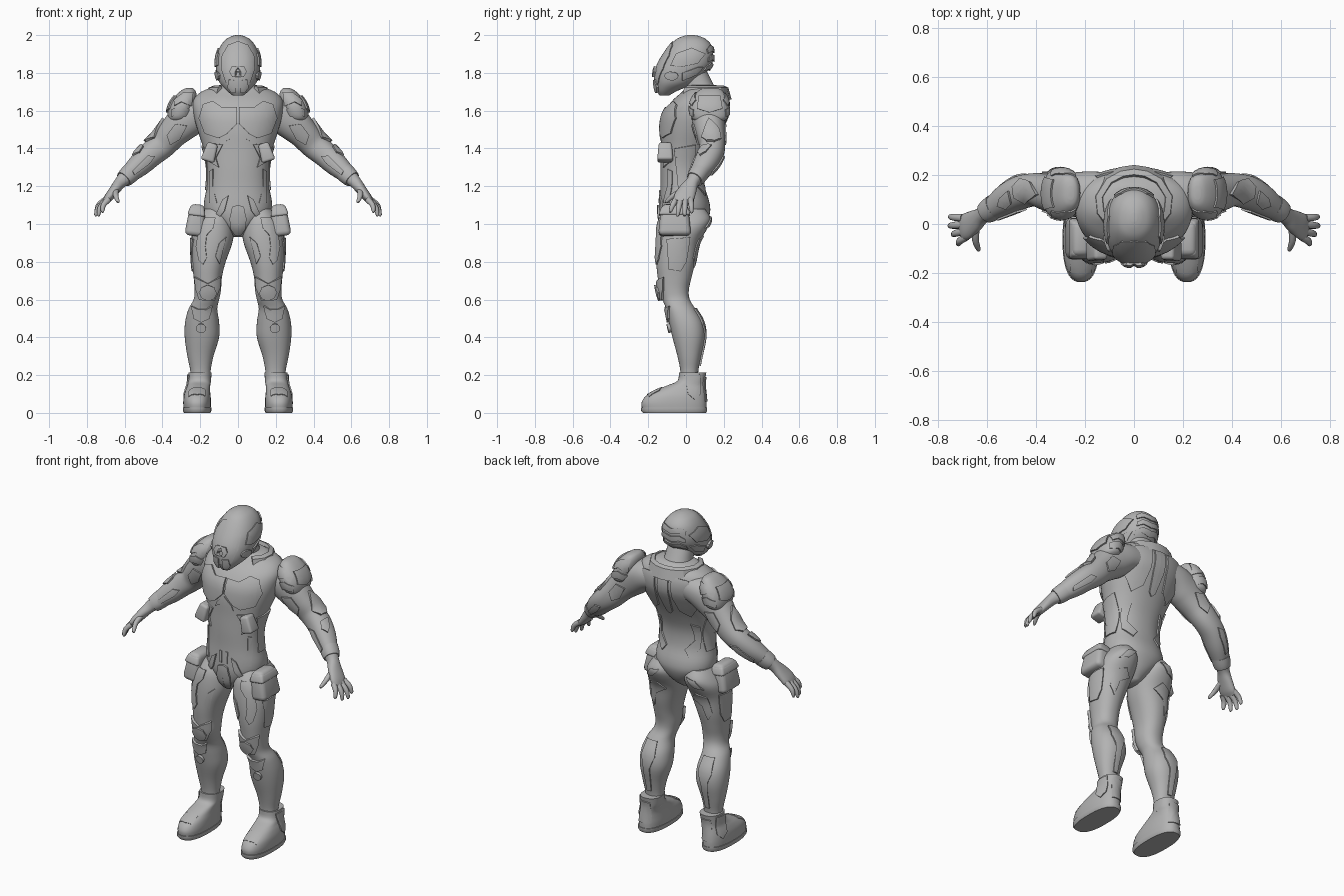
import bpy, bmesh, math
from mathutils import Vector
from mathutils.bvhtree import BVHTree

GREY = bpy.data.materials.new("armour_grey")
GREY.diffuse_color = (0.45, 0.45, 0.45, 1)
trees = {}


def finish(bm, name, mirror, angle=35):
    bmesh.ops.recalc_face_normals(bm, faces=bm.faces)
    me = bpy.data.meshes.new(name)
    bm.to_mesh(me)
    trees[name] = BVHTree.FromBMesh(bm)
    bm.free()
    me.materials.append(GREY)
    ob = bpy.data.objects.new(name, me)
    bpy.context.collection.objects.link(ob)
    bpy.ops.object.select_all(action='DESELECT')
    ob.select_set(True)
    bpy.context.view_layer.objects.active = ob
    bpy.ops.object.shade_smooth_by_angle(angle=math.radians(angle))
    if mirror:
        ob.modifiers.new("mirror", 'MIRROR')
    return ob


def smooth_rows(rows, steps):
    """Catmull-Rom interpolation of section rows."""
    out = []
    for i in range(len(rows) - 1):
        p0, p1 = rows[max(i - 1, 0)], rows[i]
        p2, p3 = rows[i + 1], rows[min(i + 2, len(rows) - 1)]
        for s in range(steps):
            t = s / steps
            out.append([0.5 * (2 * b + (c - a) * t + (2 * a - 5 * b + 4 * c - d) * t * t
                               + (3 * b - a - 3 * c + d) * t ** 3)
                        for a, b, c, d in zip(p0, p1, p2, p3)])
    return out + [list(rows[-1])]


def loft(name, rows, mirror=True, n=40, power=2.2, along=False, steps=4):
    """Rows are x, y, z, half width, half depth. 'along' turns rings to the path."""
    rows = smooth_rows(rows, steps)
    bm = bmesh.new()
    rings = []
    for i, (x, y, z, a, b) in enumerate(rows):
        u, v = Vector((1, 0, 0)), Vector((0, 1, 0))
        if along:
            t = Vector(rows[min(i + 1, len(rows) - 1)][:3]) - Vector(rows[max(i - 1, 0)][:3])
            t.normalize()
            u = (Vector((0, 1, 0)) - t * t.y).normalized()
            v = t.cross(u)
        ring = []
        for k in range(n):
            c, s = math.cos(2 * math.pi * k / n), math.sin(2 * math.pi * k / n)
            c = math.copysign(abs(c) ** (2 / power), c)
            s = math.copysign(abs(s) ** (2 / power), s)
            ring.append(bm.verts.new(Vector((x, y, z)) + u * max(a, .002) * c + v * max(b, .002) * s))
        rings.append(ring)
    for r, q in zip(rings, rings[1:]):
        for k in range(n):
            bm.faces.new((r[k], r[(k + 1) % n], q[(k + 1) % n], q[k]))
    bm.faces.new(rings[0])
    bm.faces.new(rings[-1])
    return finish(bm, name, mirror, 50)


def spans(rows):
    """z, x0, x1, y0, y1 to centre and half sizes."""
    return [((a + b) / 2, (c + d) / 2, z, (b - a) / 2, (d - c) / 2) for z, a, b, c, d in rows]


VIEWS = {'front': (1, -1), 'back': (1, 1), 'side': (0, 1), 'top': (2, 1)}


def plate(name, target, view, outline, thick=0.009, mirror=True):
    """Raised armour plate: an outline projected on a part, then thickened."""
    axis, sign = VIEWS[view]
    i, j = [k for k in range(3) if k != axis]
    out = Vector((0, 0, 0))
    out[axis] = sign
    bm = bmesh.new()
    vs = []
    for p, q in outline:
        co = Vector((0, 0, 0))
        co[i], co[j] = p, q
        vs.append(bm.verts.new(co))
    bmesh.ops.triangulate(bm, faces=[bm.faces.new(vs)])
    for k, lo, hi in ((i, min(p for p, q in outline), max(p for p, q in outline)),
                      (j, min(q for p, q in outline), max(q for p, q in outline))):
        no = Vector((0, 0, 0))
        no[k] = 1
        cuts = max(2, int((hi - lo) / .012))
        for c in range(1, cuts):
            bmesh.ops.bisect_plane(bm, geom=bm.verts[:] + bm.edges[:] + bm.faces[:], dist=1e-5,
                                   plane_co=no * (lo + (hi - lo) * c / cuts), plane_no=no)
    tree = trees[target]
    move = {}
    for v in bm.verts:
        start = v.co.copy()
        start[axis] = 3 * sign
        hit, normal = tree.ray_cast(start, -out)[:2]
        if hit is None:
            start[axis] = 0.05
            hit, normal = tree.find_nearest(start)[:2]
        v.co = hit
        move[tuple(round(c, 6) for c in v.co)] = normal.copy()
    bm.normal_update()
    if sum((f.normal.dot(out) for f in bm.faces)) < 0:
        bmesh.ops.reverse_faces(bm, faces=bm.faces[:])
    res = bmesh.ops.extrude_face_region(bm, geom=bm.faces[:])
    for v in [g for g in res['geom'] if isinstance(g, bmesh.types.BMVert)]:
        v.co += move[tuple(round(c, 6) for c in v.co)] * thick
    return finish(bm, name, mirror)


def disc(cx, cy, rx, ry, n=12):
    return [(cx + rx * math.cos(2 * math.pi * k / n), cy + ry * math.sin(2 * math.pi * k / n)) for k in range(n)]


def pouch(name, loc, size, tilt=0, bevel=0.02):
    bm = bmesh.new()
    bmesh.ops.create_cube(bm, size=1)
    for v in bm.verts:
        if v.co.z > 0:
            v.co.x *= .75
            v.co.y *= .8
        v.co = Vector([c * s for c, s in zip(v.co, size)])
        x, z = v.co.x, v.co.z
        v.co.x, v.co.z = x * math.cos(tilt) + z * math.sin(tilt), z * math.cos(tilt) - x * math.sin(tilt)
        v.co += Vector(loc)
    bmesh.ops.bevel(bm, geom=bm.edges[:], offset=bevel, segments=3, affect='EDGES', profile=.5)
    return finish(bm, name, True, 40)


# Torso, neck, helmet
loft("torso", spans([(z, -w, w, a, b) for z, w, a, b in [
    (.93, .025, -.08, .03), (.98, .08, -.125, .09), (1.05, .165, -.14, .125), (1.11, .18, -.14, .125),
    (1.2, .165, -.135, .1), (1.3, .163, -.135, .1), (1.4, .183, -.133, .135), (1.5, .215, -.133, .185),
    (1.58, .235, -.12, .22), (1.65, .238, -.075, .222), (1.7, .195, -.02, .2), (1.735, .1, .01, .16)]]),
    mirror=False, n=56)
loft("neck", [(0, .09, 1.66, .1, .1), (0, .07, 1.73, .08, .08), (0, .03, 1.82, .075, .075)], mirror=False)
loft("helmet", spans([(z, -w, w, a, b) for z, w, a, b in [
    (1.68, .028, -.14, -.09), (1.705, .058, -.155, -.045), (1.74, .092, -.162, .035), (1.775, .108, -.164, .08),
    (1.81, .115, -.16, .115), (1.845, .117, -.148, .138), (1.89, .113, -.123, .144), (1.94, .094, -.088, .138),
    (1.975, .067, -.055, .11), (1.993, .036, -.02, .075), (2.0, .012, .01, .045)]]), mirror=False, n=48)
# Legs, boots and soles
loft("leg", spans([
    (1.08, .05, .18, -.1, .1), (1.03, .03, .215, -.135, .13), (.98, .02, .24, -.15, .115),
    (.9, .03, .246, -.158, .07), (.8, .065, .243, -.158, .05), (.72, .085, .235, -.15, .03),
    (.65, .09, .23, -.14, .015), (.6, .1, .235, -.125, .02), (.55, .11, .262, -.105, .05),
    (.48, .1, .28, -.09, .09), (.4, .1, .282, -.072, .1), (.3, .13, .268, -.045, .08),
    (.22, .145, .252, -.03, .065), (.15, .145, .252, -.03, .065)]))
loft("boot", spans([
    (.02, .145, .288, -.232, .108), (.055, .143, .29, -.235, .108), (.09, .145, .287, -.212, .105),
    (.12, .148, .278, -.16, .102), (.145, .147, .268, -.1, .1), (.17, .143, .264, -.045, .1),
    (.215, .14, .262, -.038, .108)]), power=2.4)
loft("sole", spans([(0, .147, .286, -.228, .106), (.012, .141, .292, -.238, .112), (.028, .141, .292, -.238, .112)]),
     power=2.5, steps=1)
# Arms and hands
loft("arm", [(.1, .12, 1.615, .09, .075), (.18, .12, 1.6, .095, .088), (.25, .12, 1.565, .09, .098),
             (.3, .122, 1.525, .084, .092), (.35, .13, 1.475, .076, .08),
             (.4, .14, 1.42, .068, .073), (.46, .13, 1.37, .068, .068), (.52, .1, 1.315, .062, .062),
             (.58, .06, 1.26, .045, .046), (.62, .035, 1.222, .034, .033), (.65, .012, 1.185, .046, .028),
             (.685, -.01, 1.14, .054, .023), (.705, -.018, 1.115, .045, .014)], along=True)
for i, (base, tip) in enumerate([((.7, .025, 1.13), (.755, .03, 1.06)), ((.7, -.003, 1.125), (.757, -.008, 1.042)),
                                 ((.695, -.03, 1.125), (.742, -.045, 1.042)),
                                 ((.685, -.052, 1.13), (.72, -.085, 1.062)),
                                 ((.645, -.01, 1.18), (.635, -.11, 1.115))]):
    b, t = Vector(base), Vector(tip)
    m = b.lerp(t, .55) + Vector((.008, 0, .008))
    loft("thumb" if i == 4 else "finger_%d" % (i + 1),
         [(*b, .016, .016), (*m, .014, .014), (*b.lerp(t, .93), .009, .009), (*t, .003, .003)],
         along=True, n=12, steps=3)
loft("wrist_cuff", [(.565, .073, 1.274, .051, .052), (.59, .056, 1.25, .049, .049), (.605, .045, 1.236, .044, .044)],
     along=True, steps=2)
# Shoulder guards, sloping outward, and low angular collar
loft("shoulder_guard", spans([(1.545, .275, .362, .05, .2), (1.565, .255, .372, .03, .222),
                              (1.61, .235, .37, .02, .227), (1.655, .222, .35, .028, .222),
                              (1.69, .22, .32, .05, .205), (1.712, .23, .292, .075, .185),
                              (1.72, .245, .272, .1, .155)]), power=2.35)
bm = bmesh.new()
rows = []
for a in (-48, -20, 10, 45, 70, 90):
    a = math.radians(a)
    rows.append([bm.verts.new((r * math.cos(a), .09 + .85 * r * math.sin(a), z)) for r, z in
                 ((.178, 1.66), (.158, 1.722), (.132, 1.732), (.115, 1.69))])
for p, q in zip(rows, rows[1:]):
    for k in range(3):
        bm.faces.new((p[k], p[k + 1], q[k + 1], q[k]))
bm.faces.new(rows[0])
finish(bm, "collar", True, 20)
# Hip and chest pouches
pouch("hip_pouch", (.222, -.06, 1.02), (.105, .175, .168), -.12, .026)
pouch("hip_pouch_flap", (.218, -.06, 1.068), (.098, .172, .05), -.12, .014)
pouch("chest_pouch", (.148, -.11, 1.38), (.075, .085, .1), -.3, .014)

# Torso plates
F, B, S, T = 'front', 'back', 'side', 'top'
plate("chest_plate", "torso", F, [(.006, 1.615), (.08, 1.61), (.13, 1.645), (.18, 1.63), (.2, 1.56), (.17, 1.48),
                                  (.1, 1.455), (.06, 1.475), (.006, 1.53)], .011)
plate("sternum_plate", "torso", F, [(0, 1.515), (.05, 1.47), (.06, 1.44), (.02, 1.465), (0, 1.465)], .006)
plate("rib_plate", "torso", F, [(.08, 1.42), (.155, 1.43), (.148, 1.33), (.1, 1.3), (.115, 1.35)], .008)
plate("waist_plate", "torso", F, [(.13, 1.29), (.148, 1.28), (.15, 1.18), (.15, 1.11), (.11, 1.11), (.132, 1.19)], .006)
plate("belly_strip", "torso", F, [(.012, 1.18), (.026, 1.18), (.026, 1.11), (.012, 1.11)], .006)
plate("groin_guard", "torso", F, [(0, 1.1), (.03, 1.09), (.043, 1.03), (.035, .98), (.015, .95), (0, .945)], .012)
plate("hip_band", "torso", F, [(.05, 1.15), (.08, 1.13), (.11, 1.06), (.135, 1.03), (.1, 1.03), (.07, 1.07)], .009)
plate("spine_plate", "torso", B, [(0, 1.69), (.035, 1.69), (.035, 1.55), (.02, 1.44), (0, 1.42)])
plate("shoulder_blade_plate", "torso", B, [(.055, 1.68), (.15, 1.67), (.18, 1.6), (.175, 1.5), (.12, 1.42),
                                           (.11, 1.5), (.07, 1.46), (.055, 1.55)])
plate("lumbar_plate", "torso", B, [(.1, 1.36), (.14, 1.34), (.135, 1.2), (.09, 1.15), (.06, 1.19), (.11, 1.25)], .008)
plate("flank_plate", "torso", S, [(-.06, 1.4), (.05, 1.42), (.045, 1.3), (.03, 1.18), (-.04, 1.18), (-.03, 1.3)], .008)
# Leg plates
plate("thigh_plate", "leg", F, [(.12, 1.03), (.17, 1.03), (.205, .97), (.218, .88), (.205, .81), (.185, .785),
                                (.165, .82), (.172, .88), (.165, .94), (.13, .98)], .008)
plate("inner_thigh_plate", "leg", F, [(.065, .93), (.1, .9), (.12, .83), (.1, .79), (.09, .83)], .006)
plate("knee_guard", "leg", F, [(.1, .72), (.16, .685), (.222, .72), (.215, .66), (.2, .6), (.13, .6), (.105, .66)],
      .014)
plate("knee_cap", "leg", F, disc(.16, .64, .036, .04, 8), .024)
plate("shin_plate", "leg", F, [(.14, .57), (.17, .55), (.21, .55), (.24, .565), (.23, .5), (.195, .48), (.155, .5)], .012)
plate("shin_stud", "leg", F, disc(.195, .45, .024, .024), .016)
plate("outer_thigh_plate", "leg", S, [(-.1, .92), (.02, .93), (.0, .8), (-.03, .75), (-.09, .76), (-.08, .84)], .008)
plate("rear_thigh_plate", "leg", B, [(.09, .9), (.13, .94), (.19, .92), (.205, .82), (.18, .77), (.165, .85)], .007)
plate("seat_plate", "leg", B, [(.09, 1.04), (.15, 1.03), (.19, .98), (.14, .99)], .008)
plate("calf_plate", "leg", B, [(.16, .55), (.225, .55), (.235, .47), (.212, .4), (.21, .25), (.185, .25), (.175, .4),
                               (.15, .47)])
# Boot plates
plate("toe_cap", "boot", T, [(.175, -.195), (.215, -.205), (.26, -.195), (.258, -.14), (.215, -.125), (.175, -.14)], .004)
plate("ankle_plate", "boot", S, [(-.005, .2), (.075, .205), (.075, .1), (.045, .07), (.01, .1)], .007)
plate("heel_plate", "boot", B, [(.175, .19), (.235, .19), (.245, .06), (.175, .06)], .006)
# Arm and shoulder plates
for tag, view in (("front", F), ("rear", B)):
    plate("shoulder_cap_" + tag, "shoulder_guard", view,
          [(.24, 1.695), (.29, 1.69), (.335, 1.655), (.335, 1.625), (.3, 1.645), (.25, 1.625)], .007)
    plate("shoulder_rim_" + tag, "shoulder_guard", view,
          [(.255, 1.605), (.3, 1.625), (.35, 1.605), (.35, 1.57), (.305, 1.58), (.28, 1.57)], .007)
    plate("forearm_strip_" + tag, "arm", view, [(.44, 1.36), (.48, 1.36), (.56, 1.28), (.55, 1.26), (.47, 1.32)], .008)
    plate("upper_arm_plate_" + tag, "arm", view, [(.27, 1.52), (.33, 1.53), (.375, 1.47), (.36, 1.42), (.31, 1.45)], .008)
plate("shoulder_side", "shoulder_guard", S, [(.07, 1.675), (.18, 1.675), (.19, 1.61), (.125, 1.59), (.06, 1.61)], .009)
plate("elbow_pad", "arm", T, [(.39, .12), (.42, .17), (.46, .18), (.49, .15), (.485, .11), (.44, .09)], .014)
plate("forearm_pad", "arm", T, [(.51, .135), (.545, .105), (.555, .075), (.52, .065), (.5, .085)], .01)
# Helmet details
plate("visor", "helmet", F, [(0, 1.965), (.05, 1.945), (.082, 1.89), (.085, 1.82), (.062, 1.75), (.03, 1.72), (0, 1.72)],
      .006)
plate("breather", "visor", F, [(0, 1.832), (.03, 1.832), (.043, 1.805), (.028, 1.778), (0, 1.778)], .012)
plate("chin_guard", "helmet", F, [(.012, 1.76), (.045, 1.765), (.05, 1.725), (.03, 1.7), (.012, 1.7)], .013)
plate("ear_disc", "helmet", S, disc(-.075, 1.785, .035, .022, 10), .012)
plate("temple_plate", "helmet", S, [(-.05, 1.9), (.03, 1.93), (.1, 1.9), (.06, 1.85), (-.03, 1.83), (-.08, 1.84)], .008)
plate("jaw_plate", "helmet", S, [(-.02, 1.8), (.06, 1.83), (.09, 1.83), (.05, 1.79), (-.02, 1.76)], .007)
for i, z in enumerate((1.935, 1.89, 1.845)):
    plate("rear_band_%d" % (i + 1), "helmet", B, [(0, z), (.05, z + .008), (.075, z - .01), (.075, z - .032),
                                                  (.045, z - .02), (0, z - .03)], .008)
